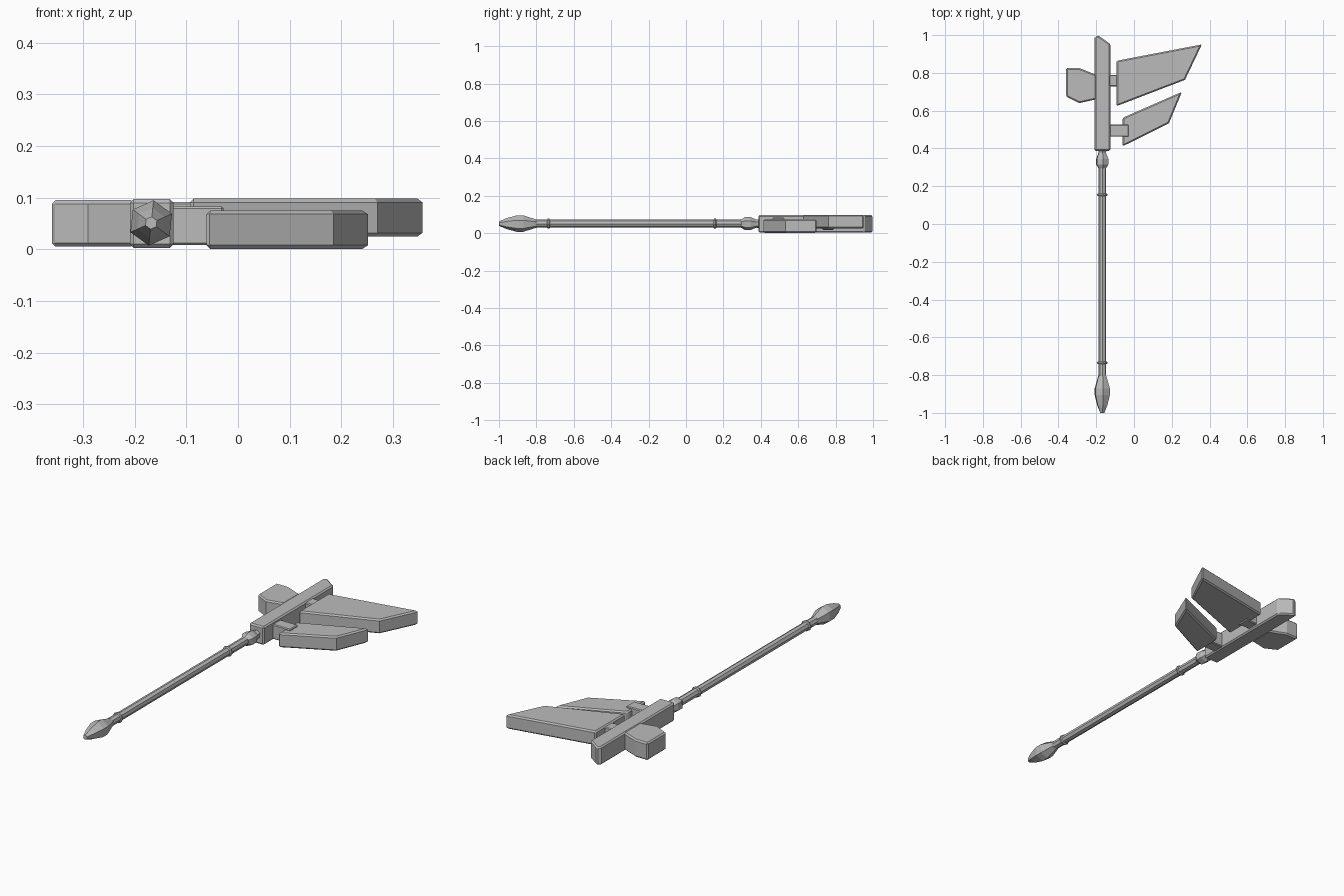
import bpy, bmesh, math
from mathutils import Vector

cube = bpy.data.objects.get("Cube")
if cube:
    bpy.data.objects.remove(cube, do_unlink=True)

AXIS_X, AXIS_Z = -0.168, 0.051

grey = bpy.data.materials.new("plain grey")
grey.use_nodes = True
colour = (0.5, 0.5, 0.5, 1)
grey.diffuse_color = colour
grey.node_tree.nodes["Principled BSDF"].inputs["Base Color"].default_value = colour


def finish(name, bm):
    bmesh.ops.recalc_face_normals(bm, faces=bm.faces)
    mesh = bpy.data.meshes.new(name)
    bm.to_mesh(mesh)
    bm.free()
    mesh.materials.append(grey)
    obj = bpy.data.objects.new(name, mesh)
    bpy.context.collection.objects.link(obj)
    return obj


def plate(name, outline, bottom, top, chamfer=0.007):
    """Extrude a plan outline upwards and chamfer its edges."""
    bm = bmesh.new()
    face = bm.faces.new([bm.verts.new((x, y, bottom)) for x, y in outline])
    grown = bmesh.ops.extrude_face_region(bm, geom=[face])["geom"]
    verts = [v for v in grown if isinstance(v, bmesh.types.BMVert)]
    bmesh.ops.translate(bm, verts=verts, vec=(0, 0, top - bottom))
    obj = finish(name, bm)
    bevel = obj.modifiers.new("chamfer", 'BEVEL')
    bevel.width = chamfer
    bevel.segments = 1
    bevel.limit_method = 'ANGLE'
    bevel.angle_limit = math.radians(50)
    return obj


def turned(name, profile, sides=6):
    """Sweep (y, radius) pairs around the handle axis."""
    bm = bmesh.new()
    rings = []
    for y, r in profile:
        ring = []
        for i in range(sides):
            a = math.radians(84) + math.tau * i / sides
            ring.append(bm.verts.new((AXIS_X + r * math.cos(a), y,
                                      AXIS_Z + r * math.sin(a))))
        rings.append(ring)
    for a, b in zip(rings, rings[1:]):
        for i in range(sides):
            j = (i + 1) % sides
            bm.faces.new((a[i], a[j], b[j], b[i]))
    bm.faces.new(rings[0])
    bm.faces.new(rings[-1])
    return finish(name, bm)


def rectangle(x0, x1, y0, y1):
    return [(x0, y0), (x1, y0), (x1, y1), (x0, y1)]


# Handle
turned("shaft", [(-0.81, 0.021), (0.31, 0.021)], 8)
turned("pommel", [(-1.0, 0.012), (-0.96, 0.029), (-0.905, 0.044),
                  (-0.87, 0.044), (-0.80, 0.022)])
turned("neck_joint", [(0.295, 0.022), (0.315, 0.035), (0.345, 0.035),
                      (0.375, 0.022), (0.40, 0.025)])
for name, y in (("lower_ring", -0.735), ("upper_ring", 0.155)):
    turned(name, [(y - 0.007, 0.022), (y - 0.004, 0.027),
                  (y + 0.004, 0.027), (y + 0.007, 0.022)], 8)

# Head
plate("head_core", [(-0.209, 0.387), (-0.125, 0.387), (-0.125, 0.953),
                    (-0.192, 1.0), (-0.209, 0.985)], 0.003, 0.097)
plate("back_lug", [(-0.36, 0.675), (-0.29, 0.64), (-0.20, 0.66),
                   (-0.20, 0.79), (-0.29, 0.826), (-0.36, 0.826)],
      0.005, 0.095)

# Blades and the blocks that hold them
plate("upper_blade", [(-0.093, 0.624), (0.27, 0.763), (0.36, 0.951),
                      (-0.093, 0.864)], 0.025, 0.098)
plate("lower_blade", [(-0.061, 0.411), (0.185, 0.533), (0.254, 0.70),
                      (-0.061, 0.562)], 0.001, 0.075)
plate("upper_connector", rectangle(-0.145, -0.06, 0.728, 0.79),
      0.018, 0.092, 0.004)
plate("lower_connector", rectangle(-0.14, -0.028, 0.462, 0.526),
      0.008, 0.083, 0.004)
